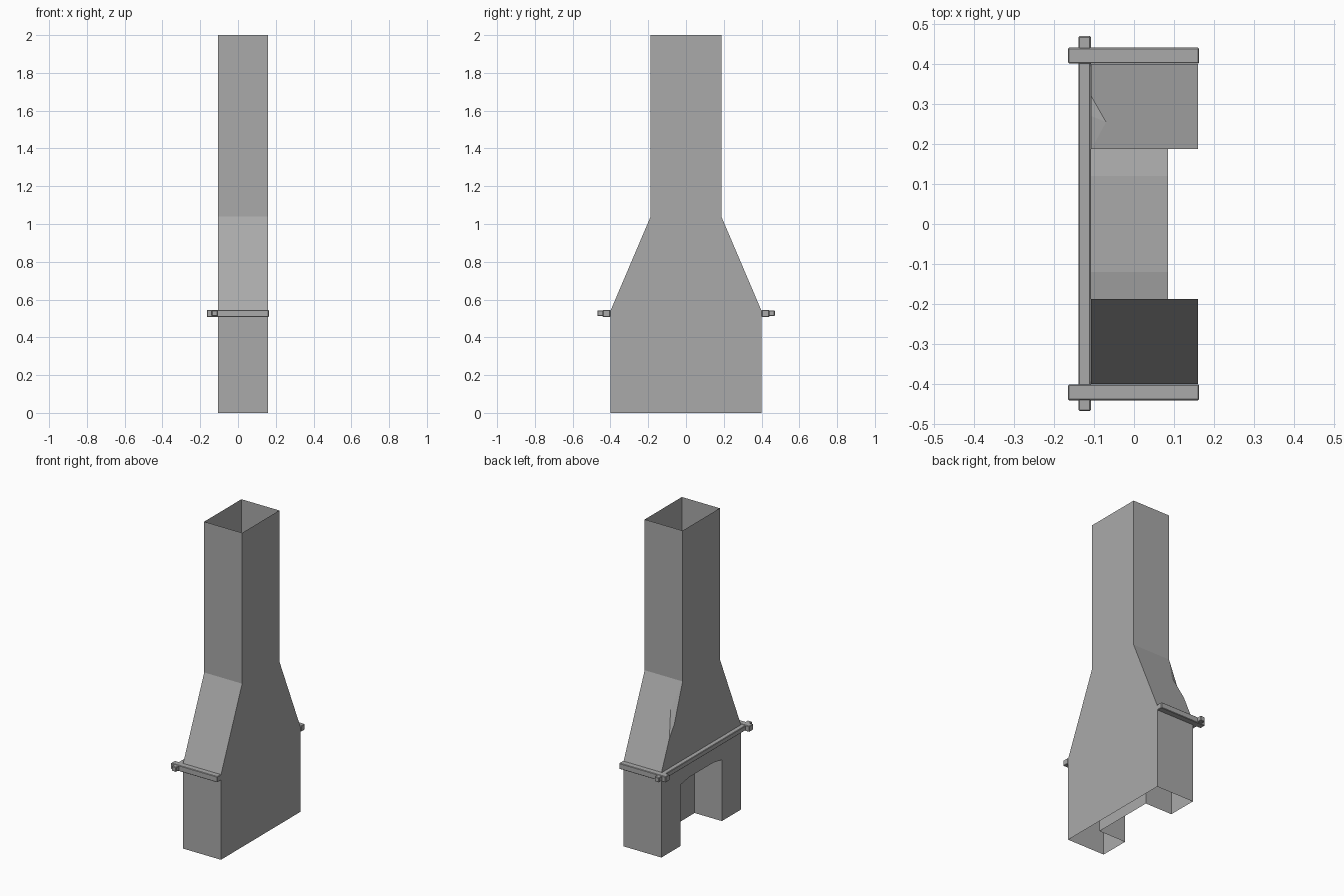
import bpy
import bmesh
from mathutils import Vector

cube = bpy.data.objects.get("Cube")
if cube:
    bpy.data.objects.remove(cube)

stone = bpy.data.materials.new("grey stone")
stone.use_nodes = True
GREY = (0.4, 0.4, 0.4, 1)
stone.diffuse_color = GREY
stone.node_tree.nodes["Principled BSDF"].inputs["Base Color"].default_value = GREY
stone.node_tree.nodes["Principled BSDF"].inputs["Roughness"].default_value = 0.9

FRONT, BACK, NICHE = -0.107, 0.16, 0.085    # depths along x
HALF, FLUE, SHOULDER, NECK, TOP = 0.4, 0.187, 0.54, 1.04, 2.0


def add_object(name, bm):
    mesh = bpy.data.meshes.new(name)
    bm.to_mesh(mesh)
    bm.free()
    mesh.materials.append(stone)
    obj = bpy.data.objects.new(name, mesh)
    bpy.context.collection.objects.link(obj)
    return obj


def row(bm, x, points):
    return [bm.verts.new((x, y, z)) for y, z in points]


def slope(y):
    """Height of the sloping hood side at y."""
    return SHOULDER + (HALF - y) / (HALF - FLUE) * (NECK - SHOULDER)


# Chimney body: thin open shell, with the hearth opening in one broad side
right_half = [(HALF, 0), (HALF, SHOULDER), (FLUE, NECK), (FLUE, TOP)]
profile = right_half + [(-y, z) for y, z in reversed(right_half)]
opening = [(-0.208, 0), (-0.208, 0.39), (-0.12, 0.405), (0.12, 0.405), (0.208, 0.39), (0.208, 0)]

bm = bmesh.new()
front, back = row(bm, FRONT, profile), row(bm, BACK, profile)
arch, niche = row(bm, FRONT, opening), row(bm, NICHE, opening)

# Chipped corner on one hood edge
chip_low = bm.verts.new((FRONT, 0.32, slope(0.32)))
chip_deep = bm.verts.new((-0.07, 0.255, slope(0.255)))
chip_face = bm.verts.new((FRONT, 0.27, 0.80))
bm.faces.new((chip_face, chip_deep, chip_low))
bm.faces.new((front[2], chip_deep, chip_face))

bm.faces.new([back[-1]] + back[:-1])
outline = front[:2] + [chip_low, chip_face] + front[2:] + arch
bm.faces.new(outline[::-1])
for i in range(len(profile) - 1):
    if i == 3:                               # open flue mouth
        continue
    chip = [chip_low, chip_deep] if i == 1 else []
    bm.faces.new([back[i], front[i]] + chip + [front[i + 1], back[i + 1]])

# Hearth recess
for i in range(len(opening) - 1):
    bm.faces.new((arch[i], arch[i + 1], niche[i + 1], niche[i]))
bm.faces.new(niche)
add_object("chimney_body", bm)


# Mantel beams
def beam(name, low, high):
    low, high = Vector(low), Vector(high)
    bm = bmesh.new()
    bmesh.ops.create_cube(bm, size=1)
    bmesh.ops.scale(bm, vec=high - low, verts=bm.verts)
    bmesh.ops.translate(bm, vec=(low + high) / 2, verts=bm.verts)
    bevel = add_object(name, bm).modifiers.new("worn edges", "BEVEL")
    bevel.width = 0.003
    bevel.segments = 1


beam("mantel_front_beam", (-0.139, -0.468, 0.512), (-0.108, 0.47, 0.543))
for side, y in (("front", -0.421), ("back", 0.421)):
    beam("mantel_side_beam_" + side, (-0.165, y - 0.02, 0.508), (0.163, y + 0.02, 0.545))
